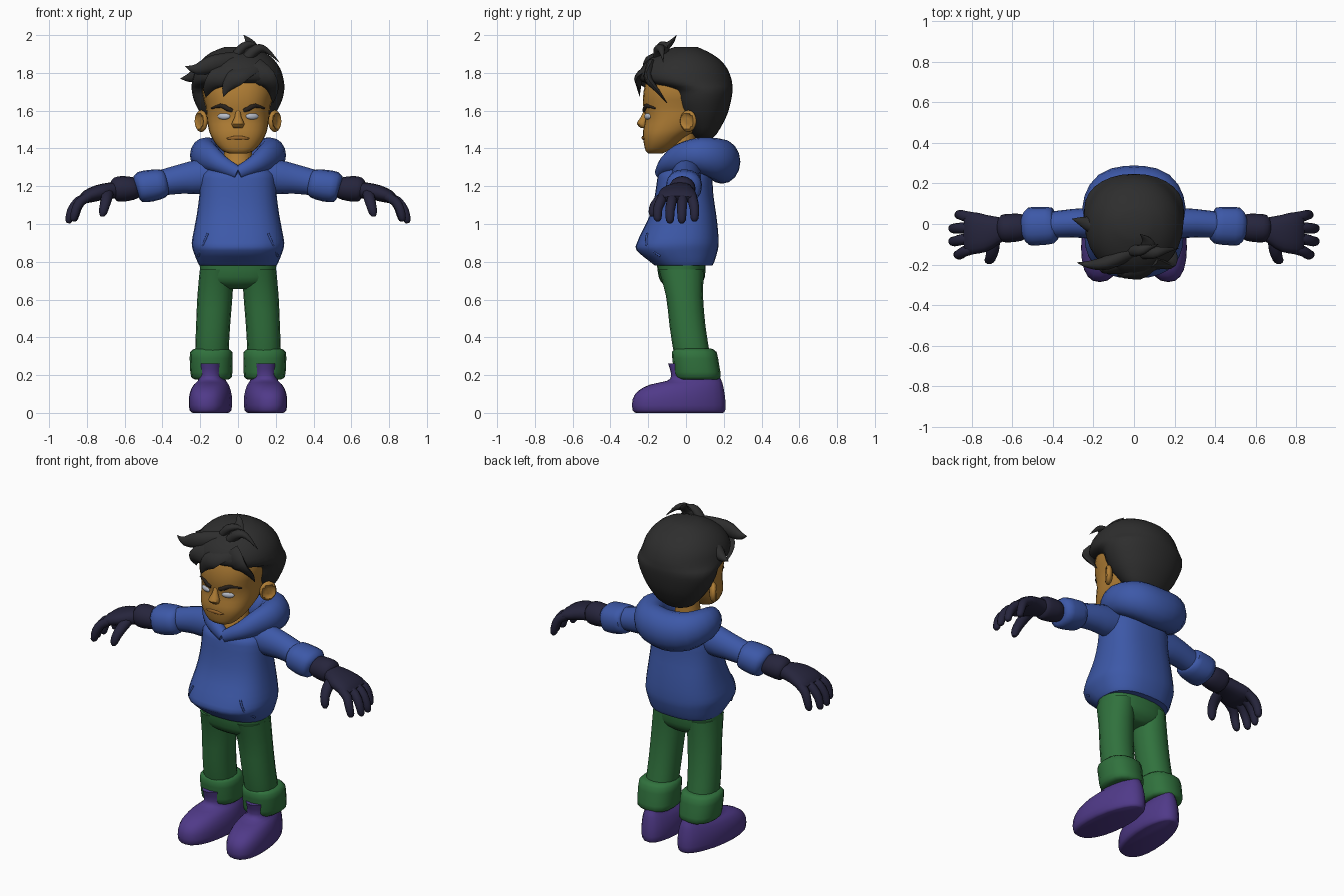
import bpy, bmesh, math
from mathutils import Vector, Matrix

def material(name, rgb):
    m = bpy.data.materials.new(name)
    m.diffuse_color = (*rgb, 1)
    return m

SKIN = material("skin", (0.43, 0.205, 0.035))
HAIR = material("hair_black", (0.027, 0.027, 0.027))
BROW = material("brow_brown", (0.022, 0.016, 0.012))
EYE = material("eye_grey", (0.48, 0.51, 0.58))
LIP = material("lip_brown", (0.33, 0.14, 0.026))
BLUE = material("hoodie_blue", (0.046, 0.098, 0.39))
GREEN = material("trouser_green", (0.03, 0.168, 0.047))
PURPLE = material("shoe_purple", (0.08, 0.042, 0.25))
NAVY = material("glove_navy", (0.019, 0.018, 0.045))

def finish(name, bm, mat, mirror, angle=50):
    bmesh.ops.recalc_face_normals(bm, faces=bm.faces)
    me = bpy.data.meshes.new(name)
    bm.to_mesh(me)
    bm.free()
    me.materials.append(mat)
    ob = bpy.data.objects.new(name, me)
    bpy.context.collection.objects.link(ob)
    bpy.ops.object.select_all(action='DESELECT')
    ob.select_set(True)
    bpy.context.view_layer.objects.active = ob
    bpy.ops.object.shade_smooth_by_angle(angle=math.radians(angle))
    if mirror:
        ob.modifiers.new("mirror", 'MIRROR').use_mirror_merge = False
    return ob

def smooth_rows(rows, steps):
    """Catmull-Rom interpolation of (x, y, z, a, b) rows."""
    out = []
    for i in range(len(rows) - 1):
        p0, p1 = rows[max(i - 1, 0)], rows[i]
        p2, p3 = rows[i + 1], rows[min(i + 2, len(rows) - 1)]
        for s in range(steps):
            t = s / steps
            out.append([0.5 * (2 * b + (c - a) * t + (2 * a - 5 * b + 4 * c - d) * t * t
                               + (3 * b - a - 3 * c + d) * t ** 3)
                        for a, b, c, d in zip(p0, p1, p2, p3)])
    return out + [list(rows[-1])]

def loft(name, rows, mat, side=(1, 0, 0), axis=None, n=16, power=2.0, steps=2,
         mirror=False, warp=None, angle=50):
    """Skin rings along a path; a is the half size along side, b across it."""
    rows = smooth_rows(rows, steps)
    pts = [Vector(r[:3]) for r in rows]
    bm = bmesh.new()
    rings = []
    for i, r in enumerate(rows):
        t = Vector(axis) if axis else pts[min(i + 1, len(pts) - 1)] - pts[max(i - 1, 0)]
        t.normalize()
        u = Vector(side)
        u = (u - t * u.dot(t)).normalized()
        v = t.cross(u)
        ring = []
        for k in range(n):
            th = 2 * math.pi * k / n
            c, s = math.cos(th), math.sin(th)
            c = math.copysign(abs(c) ** (2 / power), c)
            s = math.copysign(abs(s) ** (2 / power), s)
            co = pts[i] + u * c * max(r[3], 0.001) + v * s * max(r[4], 0.001)
            ring.append(bm.verts.new(warp(co) if warp else co))
        rings.append(ring)
    for p, q in zip(rings, rings[1:]):
        for k in range(n):
            bm.faces.new((p[k], p[(k + 1) % n], q[(k + 1) % n], q[k]))
    bm.faces.new(rings[0])
    bm.faces.new(rings[-1])
    return finish(name, bm, mat, mirror, angle)

def stack(name, rows, mat, cx=0, **kw):
    """Upright loft from (z, front y, back y, half width) rows."""
    rows = [(cx, (f + b) / 2, z, w, (b - f) / 2) for z, f, b, w in rows]
    return loft(name, rows, mat, axis=(0, 0, 1), **kw)

def ball(name, loc, radii, turn, mat, dent=False):
    bm = bmesh.new()
    bmesh.ops.create_uvsphere(bm, u_segments=20, v_segments=12, radius=1)
    if dent:
        for v in bm.verts:
            if v.co.x > 0.72:
                v.co.x = 0.2
    m = Matrix.Translation(loc) @ Matrix.Rotation(turn, 4, 'Z') @ Matrix.Diagonal((*radii, 1))
    bmesh.ops.transform(bm, matrix=m, verts=bm.verts)
    return finish(name, bm, mat, True)

# Head and neck
stack("head", [(1.372, -.195, -.13, .04), (1.385, -.213, -.10, .078), (1.42, -.222, -.05, .115),
               (1.46, -.228, 0, .14), (1.50, -.226, .06, .155), (1.56, -.215, .12, .165),
               (1.62, -.226, .16, .17), (1.70, -.225, .2, .19), (1.80, -.19, .18, .17),
               (1.88, -.1, .1, .1)], SKIN, n=28, power=2.4)
stack("neck", [(1.2, -.1, .06, .09), (1.3, -.11, .06, .09), (1.36, -.09, .055, .075),
               (1.48, -.07, .05, .07)], SKIN)
loft("nose", [(0, -.213, 1.60, .012, .01), (0, -.222, 1.565, .018, .018),
              (0, -.232, 1.53, .034, .029), (0, -.222, 1.508, .022, .016)], SKIN, axis=(0, 0, 1))
ball("ear", (.195, .012, 1.545), (.024, .05, .058), -.6, SKIN, dent=True)
ball("eye", (.075, -.203, 1.57), (.036, .013, .017), .37, EYE)
loft("eyebrow", [(.028, -.222, 1.60, .009, .009), (.055, -.219, 1.61, .013, .01),
                 (.09, -.204, 1.627, .012, .01), (.14, -.163, 1.612, .004, .005)],
     BROW, side=(0, 0, 1), n=10, mirror=True)
loft("lips", [(-.06, -.22, 1.452, .003, .004), (-.03, -.226, 1.455, .009, .006),
              (0, -.228, 1.457, .01, .007), (.03, -.226, 1.455, .009, .006),
              (.06, -.22, 1.452, .003, .004)], LIP, side=(0, 0, 1), n=10)

# Hair cap, with the hairline stepping back over the temples
stack("hair_cap", [(1.455, .05, .14, .07), (1.48, .03, .165, .12), (1.55, -.03, .205, .178),
                   (1.60, -.06, .225, .208), (1.66, -.08, .24, .235), (1.71, -.1, .247, .245),
                   (1.74, -.2, .245, .245), (1.77, -.25, .24, .24), (1.82, -.24, .22, .225),
                   (1.87, -.2, .18, .19), (1.91, -.13, .12, .14), (1.937, -.06, .06, .07)],
      HAIR, n=28, power=2.1)
# Hair locks: path points, root width, thickness, width direction
locks = {
    "fringe_centre": ([(.07, -.18, 1.83), (.0, -.245, 1.785), (-.055, -.25, 1.73), (-.077, -.245, 1.675)],
                      .06, .025, (1, 0, 0)),
    "fringe_left": ([(-.03, -.2, 1.82), (-.11, -.225, 1.77), (-.155, -.2, 1.72), (-.17, -.16, 1.67)],
                    .06, .025, (1, 0, 0)),
    "fringe_right": ([(.08, -.19, 1.83), (.15, -.2, 1.77), (.185, -.155, 1.71), (.185, -.1, 1.64)],
                     .06, .025, (1, 0, 0)),
    "spike_front": ([(0, -.13, 1.86), (-.13, -.19, 1.845), (-.22, -.2, 1.82), (-.28, -.19, 1.835)],
                    .055, .04, (0, 0, 1)),
    "spike_side": ([(-.08, -.04, 1.84), (-.19, -.01, 1.80), (-.255, .012, 1.775), (-.305, .025, 1.77)],
                   .05, .05, (0, 0, 1)),
    "spike_top": ([(.05, -.12, 1.88), (.07, -.11, 1.93), (.06, -.075, 1.965), (.03, -.05, 2.0)],
                  .045, .025, (1, 0, 0)),
    "spike_curl": ([(.05, -.14, 1.88), (.1, -.14, 1.925), (.15, -.13, 1.92), (.22, -.12, 1.855)],
                   .03, .035, (0, 0, 1)),
    "spike_small": ([(-.02, -.13, 1.88), (.03, -.13, 1.94), (.08, -.11, 1.95), (.12, -.1, 1.93)],
                    .025, .03, (0, 0, 1)),
}
for name, (path, w, d, side) in locks.items():
    taper = (1, .9, .5, .02)
    loft("hair_" + name, [(*p, w * t, d * t) for p, t in zip(path, taper)], HAIR,
         side=side, n=10, steps=3)

# Hoodie body, hood roll and pocket seams
stack("hoodie_body", [(.78, -.165, .14, .203), (.80, -.19, .15, .215), (.86, -.262, .168, .238),
                      (.90, -.26, .172, .245), (.96, -.233, .17, .235), (1.05, -.19, .16, .218),
                      (1.15, -.165, .145, .205), (1.24, -.152, .14, .2), (1.27, -.14, .135, .19),
                      (1.30, -.10, .13, .165), (1.33, -.03, .12, .1)], BLUE, n=28, power=2.5)
half = [(0, -.135, 1.27, .035, .03), (.09, -.1, 1.315, .05, .045), (.15, -.03, 1.35, .075, .06),
        (.175, .07, 1.365, .092, .08), (.12, .165, 1.345, .11, .095)]
hood = half + [(0, .19, 1.33, .117, .098)] + [(-r[0], *r[1:]) for r in reversed(half)]
loft("hood", hood, BLUE, side=(0, 0, 1), n=16, steps=3)
loft("pocket_seam", [(.16, -.205, .95, .006, .006), (.185, -.208, .89, .006, .006),
                     (.21, -.137, .83, .006, .006)], BLUE, n=8, mirror=True)

# Sleeves and rolled cuffs
loft("sleeve", [(.1, 0, 1.265, .08, .085), (.2, .003, 1.25, .077, .092), (.3, .004, 1.238, .07, .078),
                (.42, -.005, 1.215, .064, .066)], BLUE, side=(0, 1, 0), mirror=True)
loft("sleeve_cuff", [(.385, -.005, 1.218, .06, .062), (.4, -.007, 1.215, .088, .076),
                     (.46, -.01, 1.203, .094, .084), (.52, -.012, 1.195, .092, .08),
                     (.54, -.013, 1.19, .06, .055)], BLUE, side=(0, 1, 0), power=2.3, mirror=True)

# Gloves: wrist band, palm, fingers and thumb
loft("glove_band", [(.53, -.015, 1.19, .05, .05), (.555, -.016, 1.188, .066, .06),
                    (.61, -.02, 1.186, .07, .068), (.65, -.022, 1.183, .066, .062),
                    (.665, -.023, 1.18, .045, .04)], NAVY, side=(0, 1, 0), mirror=True)
loft("glove_palm", [(.63, -.022, 1.18, .05, .042), (.68, -.03, 1.176, .07, .043),
                    (.74, -.043, 1.165, .095, .042), (.80, -.045, 1.145, .103, .035),
                    (.83, -.045, 1.13, .09, .02)], NAVY, side=(0, 1, 0), power=2.4, mirror=True)
fingers = [("little", .032, .045, -.03, .01), ("ring", -.018, -.022, 0, 0),
           ("middle", -.07, -.085, 0, 0), ("index", -.122, -.15, -.025, .01)]
for name, y0, y1, dx, dz in fingers:
    loft("glove_finger_" + name,
         [(.785, y0, 1.148, .025, .025), (.845 + dx / 2, y0 * .6 + y1 * .4, 1.12, .027, .026),
          (.882 + dx, y1, 1.07 + dz, .025, .024), (.895 + dx, y1, 1.02 + dz, .021, .02),
          (.898 + dx, y1, 1.004 + dz, .009, .009)], NAVY, side=(0, 1, 0), n=10, mirror=True)
loft("glove_thumb", [(.69, -.07, 1.165, .032, .03), (.695, -.125, 1.14, .031, .029),
                     (.705, -.165, 1.10, .027, .026), (.715, -.178, 1.06, .022, .021),
                     (.718, -.18, 1.04, .01, .01)], NAVY, n=10, mirror=True)

# Trousers and turn-ups
stack("trouser_hips", [(.655, -.08, .05, .06), (.68, -.12, .08, .17), (.72, -.145, .1, .198),
                       (.80, -.155, .105, .203)], GREEN, n=24, power=2.4)
loft("trouser_leg", [(.112, -.025, .76, .09, .12), (.122, -.008, .62, .093, .098),
                     (.132, .008, .46, .09, .095), (.138, .03, .32, .088, .095),
                     (.138, .05, .22, .08, .09)], GREEN, axis=(0, 0, 1), power=2.2, mirror=True)
loft("trouser_turn_up", [(.142, .04, .34, .085, .095), (.142, .044, .322, .112, .118),
                         (.142, .054, .25, .112, .122), (.14, .062, .19, .108, .122),
                         (.138, .062, .176, .085, .1)], GREEN, axis=(0, 0, 1), power=2.4, mirror=True)

# Shoes, toes turned outward and heels narrowed
def shoe_shape(co):
    x = (co.x - .14) * (1 - .9 * max(co.y, 0)) + .14
    return Vector((x - .1 * co.y, co.y, co.z))
stack("shoe", [(0, -.265, .195, .09), (.015, -.283, .208, .108), (.07, -.283, .208, .112),
               (.115, -.255, .202, .105), (.15, -.19, .195, .09), (.17, -.1, .188, .075),
               (.2, -.078, .175, .068), (.262, -.095, .15, .065)], PURPLE, cx=.14,
      n=24, power=2.4, mirror=True, warp=shoe_shape)
